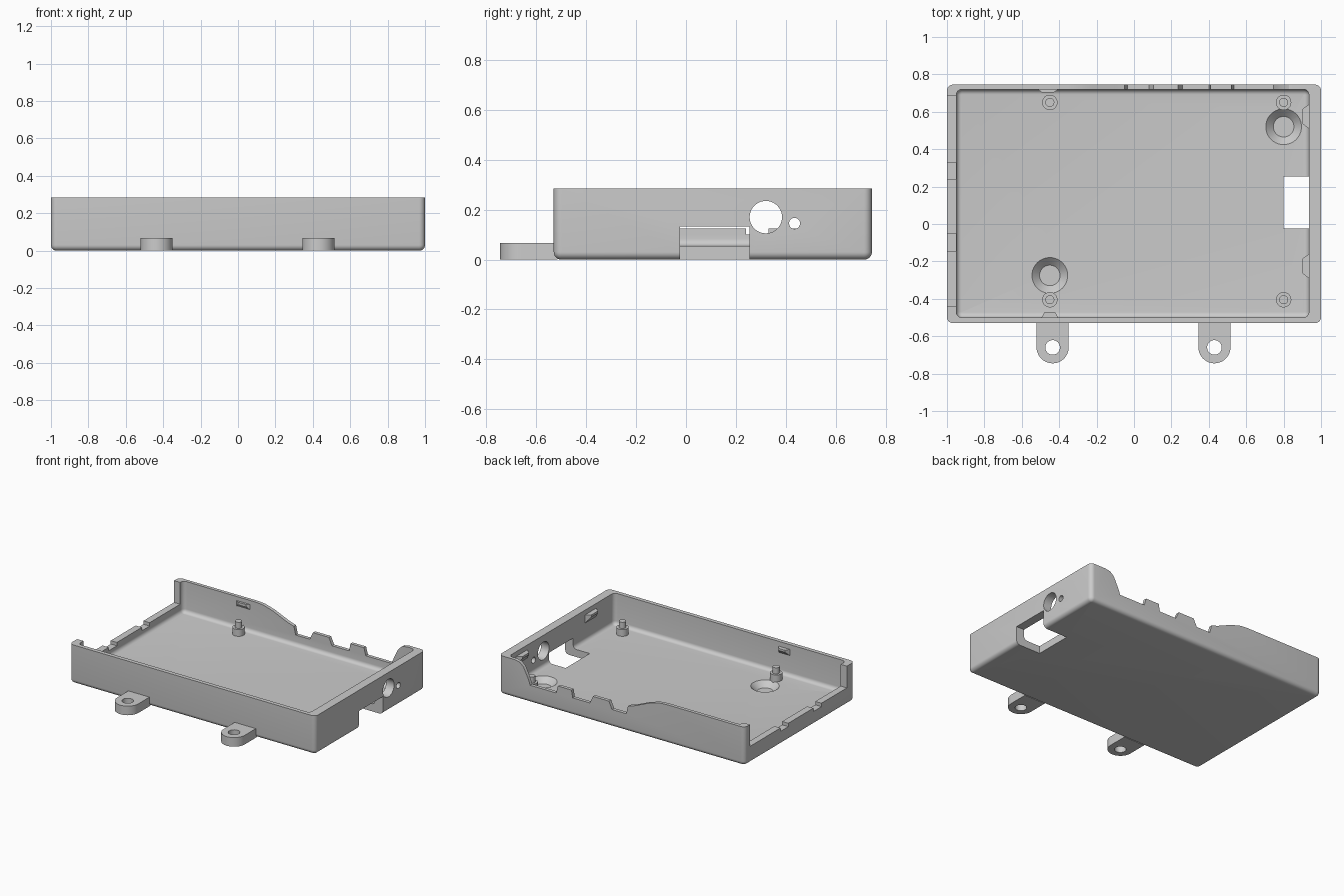
import bpy, bmesh, math
from mathutils import Vector

if "Cube" in bpy.data.objects:
    bpy.data.objects.remove(bpy.data.objects["Cube"], do_unlink=True)

grey = bpy.data.materials.new("plain grey plastic")
grey.use_nodes = True
grey.diffuse_color = (0.6, 0.6, 0.6, 1)
grey.node_tree.nodes["Principled BSDF"].inputs["Base Color"].default_value = (0.6, 0.6, 0.6, 1)


def make(name, bm):
    bmesh.ops.recalc_face_normals(bm, faces=bm.faces)
    mesh = bpy.data.meshes.new(name)
    bm.to_mesh(mesh)
    bm.free()
    mesh.materials.append(grey)
    ob = bpy.data.objects.new(name, mesh)
    bpy.context.collection.objects.link(ob)
    return ob


def arc(u, v, r, start, sweep, n):
    return [(u + r * math.cos(start + sweep * i / n), v + r * math.sin(start + sweep * i / n))
            for i in range(n + 1)]


def rounded_box(name, lo, hi, corner, bottom):
    """Stacked rounded rectangles: round upright corners and a round bottom rim."""
    bm = bmesh.new()
    steps = 6
    layers = []
    for i in range(steps + 1):
        a = math.pi / 2 * i / steps
        layers.append((bottom * (1 - math.sin(a)), lo[2] + bottom * (1 - math.cos(a))))
    layers.append((0, hi[2]))
    rings = []
    for inset, z in layers:
        r = corner - inset
        x0, y0, x1, y1 = lo[0] + corner, lo[1] + corner, hi[0] - corner, hi[1] - corner
        outline = []
        for k, (x, y) in enumerate(((x1, y1), (x0, y1), (x0, y0), (x1, y0))):
            outline += arc(x, y, r, k * math.pi / 2, math.pi / 2, steps)
        rings.append([bm.verts.new((x, y, z)) for x, y in outline])
    for a, b in zip(rings, rings[1:]):
        for i in range(len(a)):
            j = (i + 1) % len(a)
            bm.faces.new((a[i], a[j], b[j], b[i]))
    bm.faces.new(rings[0][::-1])
    bm.faces.new(rings[-1])
    return make(name, bm)


def prism(name, points, place, lo, hi):
    """Extrude a 2D outline; place(u, v, depth) gives the 3D point."""
    bm = bmesh.new()
    a = [bm.verts.new(place(u, v, lo)) for u, v in points]
    b = [bm.verts.new(place(u, v, hi)) for u, v in points]
    bm.faces.new(a)
    bm.faces.new(b[::-1])
    n = len(a)
    for i in range(n):
        bm.faces.new((a[i], b[i], b[(i + 1) % n], a[(i + 1) % n]))
    return make(name, bm)


def lathe(name, centre, z0, z1, r0, r1):
    bm = bmesh.new()
    bmesh.ops.create_cone(bm, cap_ends=True, segments=40, radius1=r0, radius2=r1, depth=z1 - z0)
    bmesh.ops.translate(bm, verts=bm.verts, vec=(centre[0], centre[1], (z0 + z1) / 2))
    return make(name, bm)


def circle(u, v, r):
    return arc(u, v, r, 0, 2 * math.pi, 40)[:-1]


def cut(ob, cutter):
    mod = ob.modifiers.new("cut", 'BOOLEAN')
    mod.operation = 'DIFFERENCE'
    mod.solver = 'EXACT'
    mod.object = cutter
    bpy.context.view_layer.objects.active = ob
    bpy.ops.object.modifier_apply(modifier=mod.name)
    bpy.data.objects.remove(cutter, do_unlink=True)


def smooth(ob):
    bpy.ops.object.select_all(action='DESELECT')
    ob.select_set(True)
    bpy.context.view_layer.objects.active = ob
    bpy.ops.object.shade_smooth_by_angle(angle=math.radians(30))


along_x = lambda u, v, d: (d, u, v)
along_y = lambda u, v, d: (u, d, v)
along_z = lambda u, v, d: (u, v, d)
TOP, FLOOR = 0.285, 0.055

# Tray: rounded shell, hollowed out
tray = rounded_box("tray", (-1, -0.53, 0), (1, 0.745, TOP), 0.032, 0.03)
cut(tray, rounded_box("cavity", (-0.95, -0.5, FLOOR), (0.935, 0.72, 0.5), 0.03, 0.028))

# Back wall: dipped rim with two connector tabs
rim = [(-0.36, 0.4), (-0.36, TOP), (-0.3, 0.28), (-0.22, 0.257), (-0.1, 0.205), (-0.05, 0.19),
       (-0.035, 0.13), (0.08, 0.13), (0.105, 0.185), (0.235, 0.185), (0.26, 0.13),
       (0.4, 0.13), (0.41, 0.185), (0.52, 0.185), (0.535, 0.13), (0.745, 0.13),
       (0.765, 0.18), (0.8, 0.25), (0.83, 0.277), (0.87, TOP), (0.87, 0.4)]
cut(tray, prism("back_cutter", rim, along_y, 0.68, 0.8))

# Left wall: lowered rim with two small notches
rim = [(-0.44, 0.4), (-0.44, 0.125), (-0.145, 0.125), (-0.145, 0.1), (-0.05, 0.1), (-0.05, 0.125),
       (0.24, 0.125), (0.24, 0.1), (0.33, 0.1), (0.33, 0.125), (0.685, 0.125), (0.685, 0.4)]
cut(tray, prism("left_cutter", rim, along_x, -1.1, -0.92))

# Right wall: card slot through wall and floor, two round ports
slot = [(-0.025, -0.1), (0.255, -0.1), (0.255, 0.132), (-0.025, 0.132)]
cut(tray, prism("slot_cutter", slot, along_x, 0.8, 1.1))
for y, z, r in ((0.32, 0.17, 0.065), (0.435, 0.145, 0.022)):
    cut(tray, prism("port_cutter", circle(y, z, r), along_x, 0.88, 1.1))

# Blind conical recesses in the floor
for centre in ((0.8, 0.52), (-0.45, -0.275)):
    cut(tray, lathe("recess_cutter", centre, 0.015, FLOOR + 0.0004, 0.055, 0.096))
smooth(tray)

# Standoffs with locating pins
for x in (-0.45, 0.8):
    for y in (-0.405, 0.65):
        smooth(lathe("standoff", (x, y), FLOOR - 0.01, 0.105, 0.041, 0.041))
        smooth(lathe("standoff_pin", (x, y), 0.1, 0.15, 0.024, 0.024))

# Mounting ears with screw holes
for x in (-0.435, 0.43):
    r = 0.086
    outline = [(x + r, -0.515), (x - r, -0.515)] + arc(x, -0.659, r, math.pi, math.pi, 20)
    ear = prism("mounting_ear", outline, along_z, 0, 0.067)
    cut(ear, prism("ear_hole", circle(x, -0.66, 0.039), along_z, -0.1, 0.2))
    smooth(ear)


# Snap clips: wedges leaning inward from the walls
def clip(name, base, run, inward, length, depth, z0, z1):
    base, run, inward = Vector(base), Vector(run), Vector(inward)
    bm = bmesh.new()
    for s in (-1, 1):
        for z, d, k in ((z0, 0, 1), (z1, 0, 1), (z1, depth, 0.6), (z1 - 0.015, depth, 0.6),
                        (z0, -0.01, 1), (z1, -0.01, 1)):
            bm.verts.new(base + run * (s * k * length / 2) + inward * d + Vector((0, 0, z)))
    bmesh.ops.convex_hull(bm, input=bm.verts)
    make(name, bm)


clip("front_clip", (-0.45, -0.5, 0), (1, 0, 0), (0, 1, 0), 0.09, 0.03, 0.205, 0.25)
clip("back_clip", (-0.46, 0.72, 0), (1, 0, 0), (0, -1, 0), 0.11, 0.016, 0.215, 0.255)
for y in (0.575, -0.225):
    clip("right_clip", (0.935, y, 0), (0, 1, 0), (-1, 0, 0), 0.13, 0.035, 0.19, 0.25)
